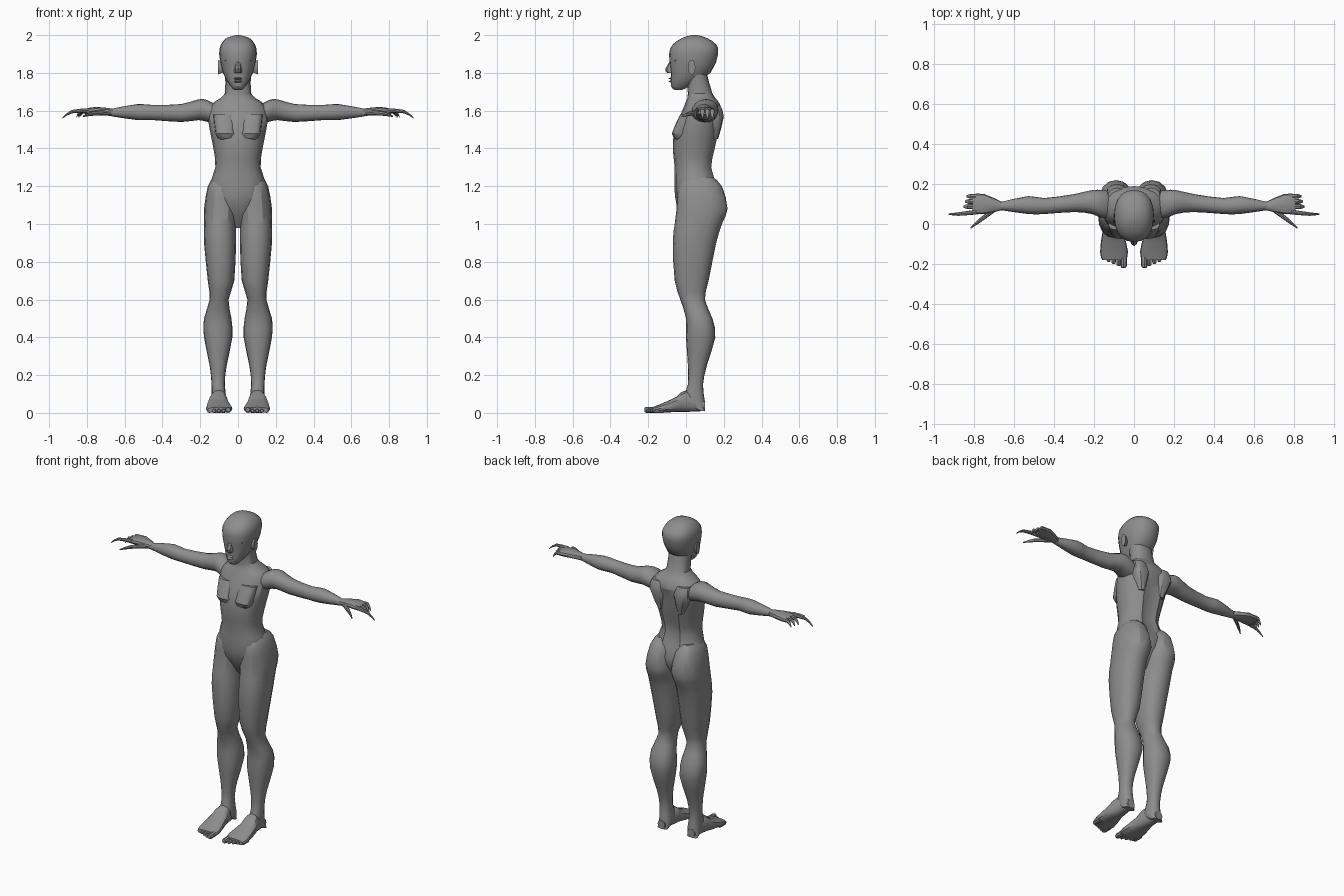
import bpy
import bmesh
from math import cos, sin, pi, radians, copysign

default_cube = bpy.data.objects.get("Cube")
if default_cube:
    bpy.data.objects.remove(default_cube, do_unlink=True)

# One plain grey for the whole figure
grey = bpy.data.materials.new("plain_grey")
grey.use_nodes = True
grey.diffuse_color = (.27, .27, .27, 1)
grey.node_tree.nodes["Principled BSDF"].inputs["Base Color"].default_value = grey.diffuse_color


def ring(x, y, z):
    """Bounds of one cross-section: two axes are ranges, the third is a single position."""
    return [bound if isinstance(bound, tuple) else (bound, bound) for bound in (x, y, z)]


def level(z, half, front, back):
    """A horizontal cross-section that is symmetric about the middle of the body."""
    return ring(x=(-half, half), y=(front, back), z=z)


def blob(x, y, z, radius, axis):
    """A round cross-section of a finger or toe that runs along an axis."""
    centre = {"x": x, "y": y, "z": z}
    for name in centre:
        if name != axis:
            centre[name] = (centre[name] - radius, centre[name] + radius)
    return ring(**centre)


def refine(rings):
    """Add a ring on a smooth curve halfway between each pair of rings."""
    last = len(rings) - 1
    result = [rings[0]]
    for i in range(last):
        near, far = rings[i], rings[i + 1]
        before, after = rings[max(i - 1, 0)], rings[min(i + 2, last)]
        middle = []
        for axis in range(3):
            middle.append(tuple(
                (near[axis][k] + far[axis][k]) * 9 / 16 - (before[axis][k] + after[axis][k]) / 16
                for k in range(2)))
        result += [middle, far]
    return result


def superellipse(angle, power):
    """A point on a unit circle that is squared off as the power rises above two."""
    pair = (cos(angle), sin(angle))
    return [copysign(abs(round(value, 6)) ** (2 / power), value) for value in pair]


def loft(name, rings, sides=16, power=2.3, flip=1, smooth=True, adjust=None):
    """Skin a row of cross-sections, cap both ends and shade the result."""
    across = [axis for axis in range(3) if rings[0][axis][0] != rings[0][axis][1]]
    if smooth:
        rings = refine(rings)
    bm = bmesh.new()
    loops = []
    for bounds in rings:
        loop = []
        for i in range(sides):
            point = [(low + high) / 2 for low, high in bounds]
            for axis, offset in zip(across, superellipse(2 * pi * i / sides, power)):
                low, high = bounds[axis]
                point[axis] += offset * (high - low) / 2
            point[0] *= flip
            loop.append(bm.verts.new(point))
        loops.append(loop)
    for lower, upper in zip(loops, loops[1:]):
        for i in range(sides):
            j = (i + 1) % sides
            bm.faces.new((lower[i], lower[j], upper[j], upper[i]))
    bm.faces.new(loops[0])
    bm.faces.new(loops[-1])
    if adjust:
        for vert in bm.verts:
            adjust(vert.co)
    bmesh.ops.recalc_face_normals(bm, faces=bm.faces)
    mesh = bpy.data.meshes.new(name)
    bm.to_mesh(mesh)
    bm.free()
    mesh.materials.append(grey)
    obj = bpy.data.objects.new(name, mesh)
    bpy.context.collection.objects.link(obj)
    bpy.ops.object.select_all(action="DESELECT")
    obj.select_set(True)
    bpy.context.view_layer.objects.active = obj
    bpy.ops.object.shade_smooth_by_angle(angle=radians(30))


def spine_groove(co):
    """Press the middle of the back inwards."""
    if abs(co.x) < .01 and co.y > .12 and 1.2 < co.z < 1.6:
        co.y -= .02


# Torso and neck
loft("torso", [
    level(z=.98, half=.02, front=.02, back=.09),
    level(z=1.1, half=.12, front=-.05, back=.17),
    level(z=1.2, half=.15, front=-.06, back=.17),
    level(z=1.3, half=.12, front=-.06, back=.14),
    level(z=1.4, half=.13, front=-.07, back=.16),
    level(z=1.5, half=.15, front=-.06, back=.18),
    level(z=1.6, half=.16, front=-.02, back=.19),
    level(z=1.65, half=.12, front=0, back=.17),
    level(z=1.69, half=.07, front=.01, back=.14),
    level(z=1.8, half=.07, front=0, back=.11),
], adjust=spine_groove)

# Head
loft("head", [
    level(z=1.71, half=.02, front=-.06, back=-.02),
    level(z=1.73, half=.04, front=-.08, back=.02),
    level(z=1.8, half=.08, front=-.08, back=.13),
    level(z=1.9, half=.1, front=-.09, back=.17),
    level(z=1.95, half=.09, front=-.07, back=.16),
    level(z=1.985, half=.06, front=-.02, back=.11),
    level(z=2, half=.01, front=.03, back=.06),
], sides=20)

# Nose and lips
loft("nose", [
    level(z=1.8, half=.02, front=-.1, back=-.05),
    level(z=1.82, half=.02, front=-.11, back=-.05),
    level(z=1.87, half=.01, front=-.08, back=-.05),
], sides=8, power=2)
for lip, height in (("lower_lip", 1.755), ("upper_lip", 1.77)):
    loft(lip, [
        level(z=height + step * .007, half=.025 - abs(step) * .005,
              front=abs(step) * .015 - .095, back=-.04)
        for step in (-1, 0, 1)
    ], sides=10, power=2, smooth=False)

LEG = [
    ring(x=(.07, .14), y=(.07, .1), z=.01),
    ring(x=(.06, .14), y=(-.01, .1), z=.06),
    ring(x=(.07, .14), y=(.01, .09), z=.15),
    ring(x=(.06, .15), y=(.01, .11), z=.25),
    ring(x=(.03, .18), y=(0, .155), z=.4),
    ring(x=(.035, .18), y=(0, .14), z=.5),
    ring(x=(.05, .15), y=(-.03, .1), z=.6),
    ring(x=(.02, .16), y=(-.06, .12), z=.7),
    ring(x=(.01, .18), y=(-.07, .16), z=.9),
    ring(x=(.01, .18), y=(-.06, .19), z=1),
    ring(x=(0, .18), y=(-.05, .22), z=1.08),
    ring(x=(.02, .16), y=(-.04, .19), z=1.2),
    ring(x=(.05, .13), y=(0, .14), z=1.25),
]
FOOT = [
    ring(x=(.08, .13), y=.1, z=(.01, .06)),
    ring(x=(.06, .145), y=0, z=(.005, .12)),
    ring(x=(.05, .16), y=-.05, z=(.005, .085)),
    ring(x=(.03, .17), y=-.14, z=(0, .045)),
    ring(x=(.04, .16), y=-.18, z=(0, .03)),
]
ARM = [
    ring(x=.1, y=(.03, .16), z=(1.53, 1.62)),
    ring(x=.16, y=(.03, .17), z=(1.54, 1.655)),
    ring(x=.21, y=(.05, .17), z=(1.55, 1.66)),
    ring(x=.3, y=(.06, .15), z=(1.54, 1.635)),
    ring(x=.45, y=(.05, .13), z=(1.55, 1.63)),
    ring(x=.53, y=(.05, .14), z=(1.55, 1.635)),
    ring(x=.67, y=(.07, .11), z=(1.57, 1.61)),
]
HAND = [
    ring(x=.66, y=(.07, .11), z=(1.57, 1.61)),
    ring(x=.75, y=(.05, .15), z=(1.58, 1.62)),
    ring(x=.81, y=(.05, .15), z=(1.58, 1.61)),
]
INDEX_FINGER = [
    blob(x=.79, y=.06, z=1.6, radius=.012, axis="x"),
    blob(x=.88, y=.05, z=1.595, radius=.009, axis="x"),
    blob(x=.93, y=.05, z=1.56, radius=.003, axis="x"),
]
THUMB = [
    blob(x=.69, y=.08, z=1.59, radius=.015, axis="x"),
    blob(x=.77, y=.02, z=1.585, radius=.012, axis="x"),
    blob(x=.82, y=-.02, z=1.57, radius=.004, axis="x"),
]
CHEST = [
    ring(x=(.02, .1), y=(-.05, .05), z=1.445),
    ring(x=(.01, .12), y=(-.075, .05), z=1.48),
    ring(x=(.02, .13), y=(-.03, .05), z=1.58),
]
SHOULDER_BLADE = [
    ring(x=(.05, .09), y=(.1, .17), z=1.45),
    ring(x=(.03, .14), y=(.1, .2), z=1.57),
    ring(x=(.04, .13), y=(.1, .18), z=1.63),
]
EAR = [
    ring(x=.08, y=(.01, .04), z=(1.8, 1.86)),
    ring(x=.105, y=(.01, .05), z=(1.79, 1.87)),
]
BROW = [
    ring(x=.01, y=(-.085, -.05), z=(1.86, 1.875)),
    ring(x=.07, y=(-.06, -.02), z=(1.86, 1.87)),
]
EYE = [
    ring(x=.025, y=(-.08, -.05), z=(1.838, 1.85)),
    ring(x=.055, y=(-.066, -.04), z=(1.838, 1.85)),
]

for side, flip in {"left": 1, "right": -1}.items():
    # Leg, foot and toes, which get shorter and thinner outwards
    loft(side + "_leg", LEG, flip=flip)
    loft(side + "_foot", FOOT, power=2.5, flip=flip)
    for i, toe in enumerate(("big", "second", "third", "fourth", "little")):
        thick = .011 if i else .016
        tip = i * .01 - .22
        loft(f"{side}_{toe}_toe", [
            blob(x=.052 + i * .025, y=tip + back, z=thick, radius=thick * size, axis="y")
            for back, size in ((0, .5), (.01, 1), (.06, 1))
        ], sides=8, power=2, flip=flip)

    # Arm, hand and fingers; the three outer fingers curl down alike
    loft(side + "_arm", ARM, power=2.1, flip=flip)
    loft(side + "_hand", HAND, sides=12, flip=flip)
    loft(side + "_index_finger", INDEX_FINGER, sides=8, power=2, flip=flip)
    loft(side + "_thumb", THUMB, sides=8, power=2, flip=flip)
    for i, finger in enumerate(("middle", "ring", "little")):
        loft(f"{side}_{finger}_finger", [
            blob(x=.855 - i * .008 - back, y=.087 + i * .026, z=1.597 - drop,
                 radius=.012 * size, axis="x")
            for back, drop, size in ((.06, 0, 1), (.02, 0, 1), (0, .03, .4))
        ], sides=8, power=2, flip=flip)

    # Chest, shoulder blade and face
    loft(side + "_chest", CHEST, power=2.8, flip=flip)
    loft(side + "_shoulder_blade", SHOULDER_BLADE, sides=12, flip=flip)
    for feature, rings in {"ear": EAR, "brow": BROW, "eye": EYE}.items():
        loft(f"{side}_{feature}", rings, sides=10, power=2, smooth=False, flip=flip)
